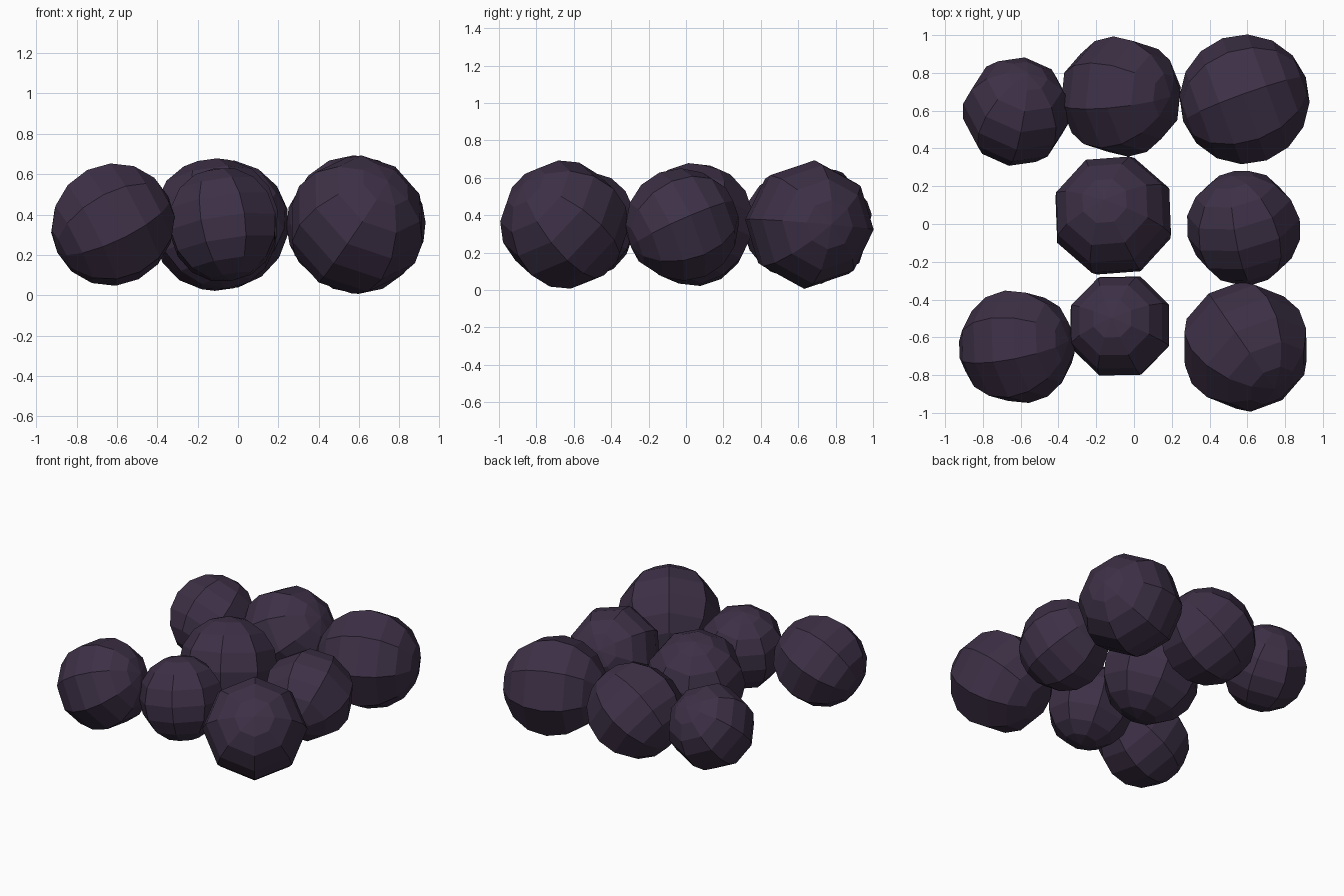
import bpy, bmesh
from mathutils import Vector, Matrix

if "Cube" in bpy.data.objects:
    bpy.data.objects.remove(bpy.data.objects["Cube"])

# one dark purple colour
mat = bpy.data.materials.new("dark purple")
mat.diffuse_color = (0.047, 0.030, 0.062, 1)
mat.use_nodes = True
mat.node_tree.nodes["Principled BSDF"].inputs["Base Color"].default_value = mat.diffuse_color


def ball(name, x, y, r, axis, seam):
    """Low-poly ball: pole along axis, one meridian facing seam."""
    az = Vector(axis).normalized()
    ax = Vector(seam)
    ax = (ax - az * ax.dot(az)).normalized()
    ay = az.cross(ax)
    rot = Matrix((ax, ay, az)).transposed().to_4x4()
    bm = bmesh.new()
    bmesh.ops.create_uvsphere(bm, u_segments=8, v_segments=8, radius=r,
                              matrix=Matrix.Translation((x, y, 0.35)) @ rot)
    mesh = bpy.data.meshes.new(name)
    bm.to_mesh(mesh)
    bm.free()
    mesh.materials.append(mat)
    ob = bpy.data.objects.new(name, mesh)
    bpy.context.collection.objects.link(ob)


# back row
ball("ball_back_left", -0.62, 0.595, 0.29, (0.2, 0.7, 0.68), (0.14, 0, 1))
ball("ball_back_middle", -0.07, 0.675, 0.325, (0.8, 0, 0.58), (0, -0.17, 1))
ball("ball_back_right", 0.585, 0.66, 0.345, (0.94, 0.34, 0), (-0.03, 0.08, 1))
# middle row
ball("ball_centre", -0.11, 0.045, 0.33, (-0.15, 0.25, 0.95), (0.9, 0.43, 0))
ball("ball_middle_right", 0.58, -0.02, 0.305, (-0.2, 0.9, 0.38), (-0.17, 0, 1))
# front row
ball("ball_front_left", -0.62, -0.65, 0.31, (0.89, 0.1, 0.45), (0, -0.96, -0.29))
ball("ball_front_middle", -0.075, -0.54, 0.285, (-0.15, 0.15, 0.97), (0.92, 0.38, 0))
ball("ball_front_right", 0.59, -0.65, 0.345, (0.445, -0.645, 0.62), (0, 0, -1))
